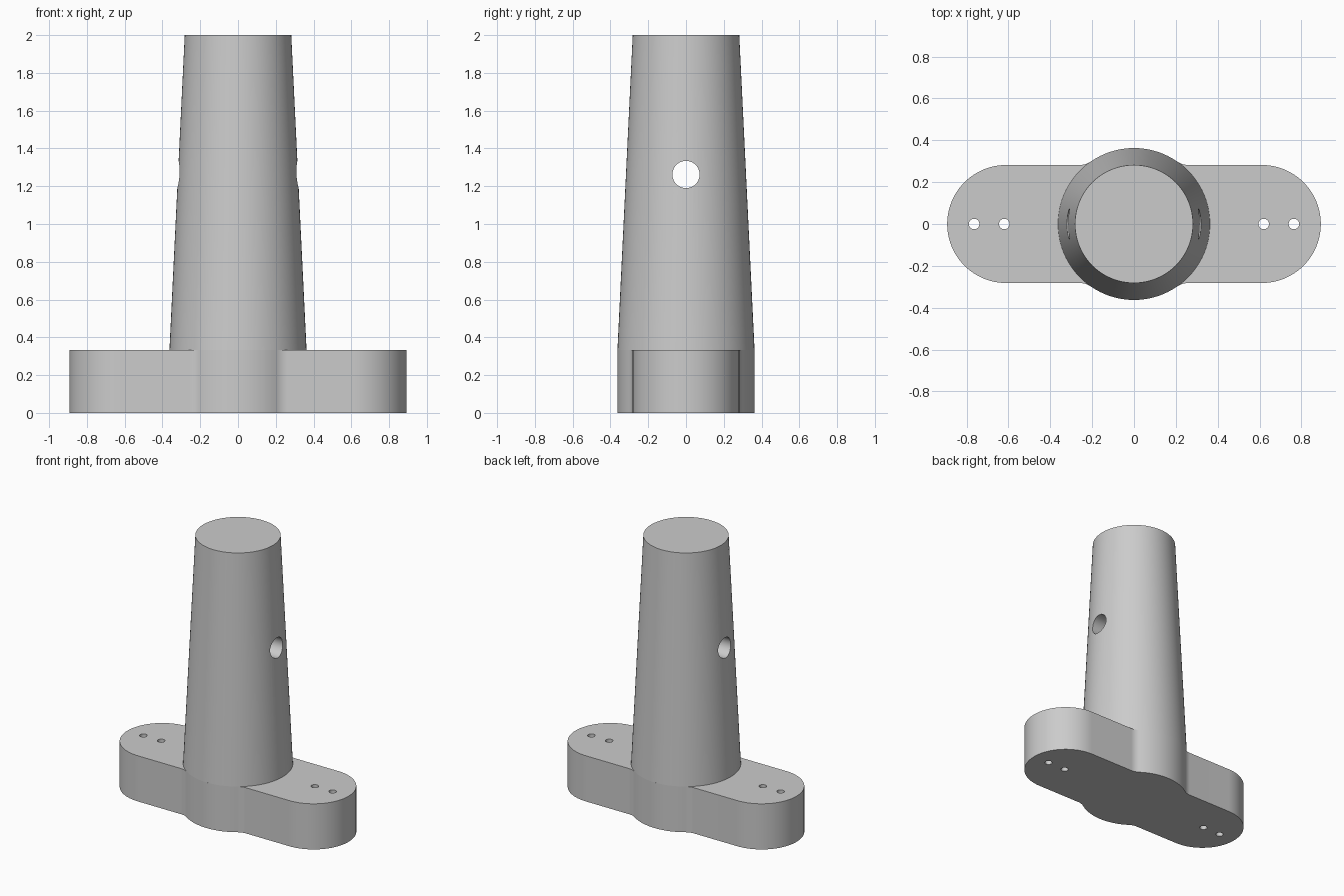
import bpy, bmesh
from math import pi, sin, cos, sqrt, atan2

cube = bpy.data.objects.get("Cube")
if cube:
    bpy.data.objects.remove(cube, do_unlink=True)

HALF_LENGTH, END_R, PLATE_H = 0.893, 0.282, 0.333
HUB_R, TOP_R, FILLET = 0.363, 0.282, 0.1

grey = bpy.data.materials.new("plain_grey")
grey.use_nodes = True
color = (0.6, 0.6, 0.6, 1)
grey.diffuse_color = color
grey.node_tree.nodes["Principled BSDF"].inputs["Base Color"].default_value = color


def add_object(name, bm):
    bmesh.ops.recalc_face_normals(bm, faces=bm.faces)
    mesh = bpy.data.meshes.new(name)
    bm.to_mesh(mesh)
    bm.free()
    mesh.materials.append(grey)
    obj = bpy.data.objects.new(name, mesh)
    bpy.context.collection.objects.link(obj)
    return obj


def arc(cx, cy, r, start, end, steps):
    angles = [start + (end - start) * i / steps for i in range(steps + 1)]
    return [(cx + r * cos(a), cy + r * sin(a)) for a in angles]


def drill(target, name, location, radius, depth, along_x=False):
    bpy.ops.mesh.primitive_cylinder_add(
        vertices=48, radius=radius, depth=depth, location=location,
        rotation=(0, pi / 2 if along_x else 0, 0))
    cutter = bpy.context.object
    cutter.name = name
    cutter.data.materials.append(grey)
    cutter.hide_render = True
    mod = target.modifiers.new(name, "BOOLEAN")
    mod.operation, mod.solver, mod.object = "DIFFERENCE", "EXACT", cutter
    bpy.ops.object.select_all(action="DESELECT")
    bpy.context.view_layer.objects.active = target
    target.select_set(True)
    bpy.ops.object.modifier_apply(modifier=mod.name)
    bpy.data.objects.remove(cutter, do_unlink=True)


# Base plate: rounded ends blended into a round hub by small fillets
fy = END_R + FILLET
fx = sqrt((HUB_R + FILLET) ** 2 - fy ** 2)
tangent = atan2(fy, fx)
quarter = arc(HALF_LENGTH - END_R, 0, END_R, 0, pi / 2, 24)
quarter += arc(fx, fy, FILLET, -pi / 2, tangent - pi, 8)
quarter += arc(0, 0, HUB_R, tangent, pi / 2, 12)[1:]
upper = quarter + [(-x, y) for x, y in reversed(quarter[:-1])]
outline = upper + [(x, -y) for x, y in reversed(upper[1:-1])]

bm = bmesh.new()
bottom = bm.faces.new([bm.verts.new((x, y, 0)) for x, y in outline])
ext = bmesh.ops.extrude_face_region(bm, geom=[bottom], use_keep_orig=True)
top = [v for v in ext["geom"] if isinstance(v, bmesh.types.BMVert)]
bmesh.ops.translate(bm, verts=top, vec=(0, 0, PLATE_H))
base_plate = add_object("base_plate", bm)

# Screw holes through the plate
for side in (-1, 1):
    for x in (0.62, 0.764):
        drill(base_plate, "screw_hole", (side * x, 0, PLATE_H / 2), 0.025, 1)

# Tapered column
bm = bmesh.new()
bmesh.ops.create_cone(bm, cap_ends=True, segments=96, radius1=HUB_R,
                      radius2=TOP_R, depth=2 - PLATE_H)
bmesh.ops.translate(bm, verts=bm.verts, vec=(0, 0, 1 + PLATE_H / 2))
column = add_object("tapered_column", bm)

# Cross hole through the column
drill(column, "cross_hole", (0, 0, 1.262), 0.072, 2, along_x=True)

for obj in (base_plate, column):
    bpy.ops.object.select_all(action="DESELECT")
    bpy.context.view_layer.objects.active = obj
    obj.select_set(True)
    bpy.ops.object.shade_smooth_by_angle(angle=pi / 6)
